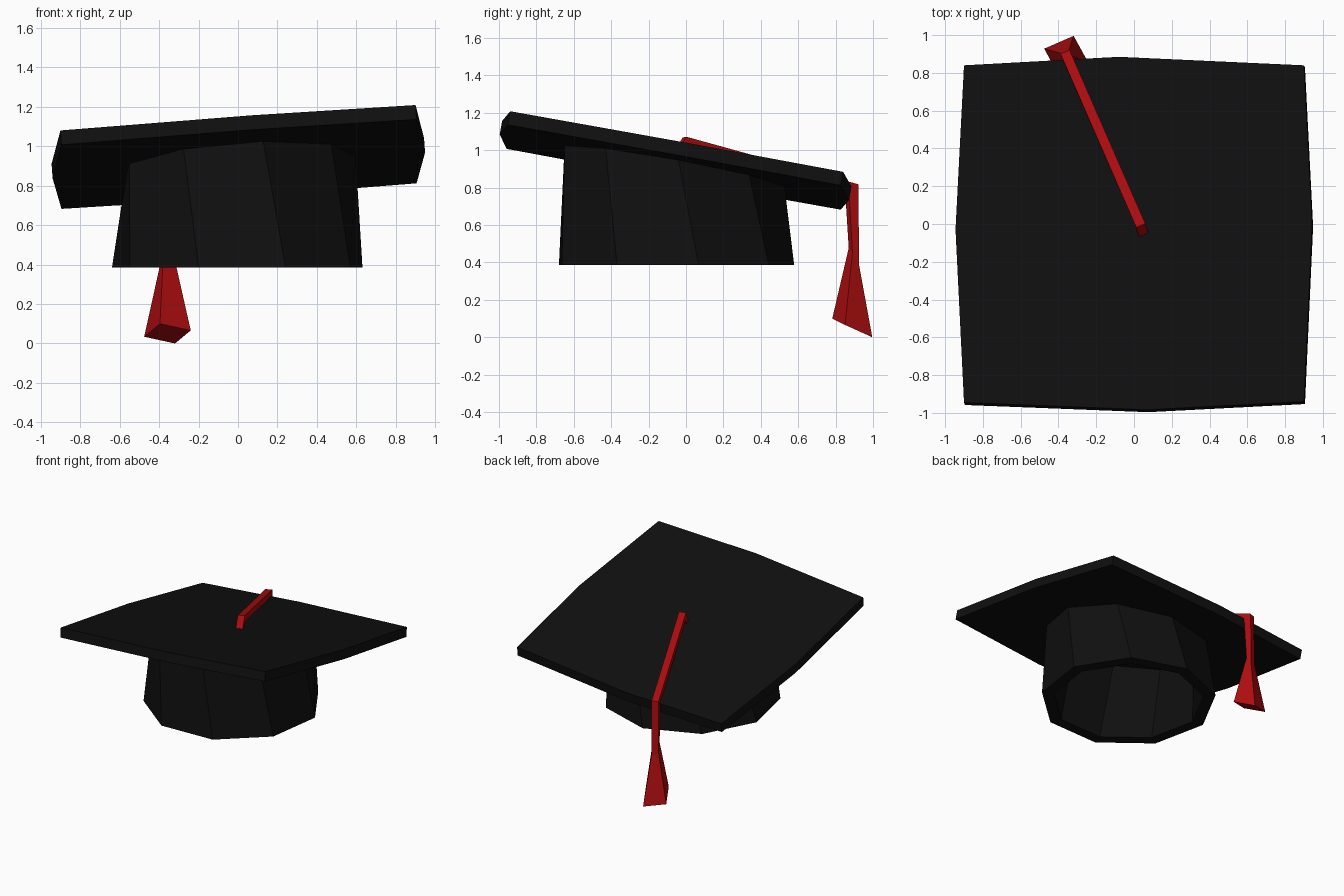
import bpy, bmesh, math
from mathutils import Vector

if "Cube" in bpy.data.objects:
    bpy.data.objects.remove(bpy.data.objects["Cube"])


def material(name, rgb):
    m = bpy.data.materials.new(name)
    m.diffuse_color = (*rgb, 1)
    m.use_nodes = True
    m.node_tree.nodes["Principled BSDF"].inputs["Base Color"].default_value = m.diffuse_color
    return m


black = material("black_cloth", (0.005, 0.005, 0.005))
red = material("red_cord", (0.42, 0.004, 0.005))


def loft(name, rings, mat, closed=False):
    """Skin equal-length rings; closed joins last to first, otherwise ends are capped."""
    bm = bmesh.new()
    vs = [[bm.verts.new(p) for p in r] for r in rings]
    pairs = list(zip(vs, vs[1:])) + ([(vs[-1], vs[0])] if closed else [])
    n = len(vs[0])
    for a, b in pairs:
        for i in range(n):
            j = (i + 1) % n
            bm.faces.new((a[i], a[j], b[j], b[i]))
    if not closed:
        bm.faces.new(vs[0])
        bm.faces.new(vs[-1])
    bmesh.ops.recalc_face_normals(bm, faces=bm.faces)
    me = bpy.data.meshes.new(name)
    bm.to_mesh(me)
    bm.free()
    me.materials.append(mat)
    ob = bpy.data.objects.new(name, me)
    bpy.context.collection.objects.link(ob)
    return ob


def board_z(x, y):
    """Height of the tilted board's top plane."""
    return 0.9725 + 0.072 * x - 0.182 * y


# Tilted board: square with slightly bowed edges
outline = [(-0.9, -0.945), (0.07, -0.983), (0.9, -0.94), (0.943, 0.0),
           (0.9, 0.84), (-0.08, 0.885), (-0.9, 0.84), (-0.945, -0.03)]
top = [Vector((x, y, board_z(x, y))) for x, y in outline]
normal = Vector((-0.072, 0.182, 1)).normalized()
loft("board", [top, [p - normal * 0.074 for p in top]], black)


# Nine-sided hollow cap, cut at the slope of the board
def cap_ring(radius, phase, z=None):
    pts = []
    for i in range(9):
        a = math.radians(phase + 40 * i)
        x, y = radius * math.cos(a), radius * math.sin(a) - 0.066
        pts.append((x, y, board_z(x, y) - 0.05 if z is None else z))
    return pts


loft("cap_body", [cap_ring(0.645, 12, 0.385), cap_ring(0.595, 2),
                  cap_ring(0.505, 2), cap_ring(0.555, 12, 0.385)], black, closed=True)

# Tassel: each station is centre, half side vector, half outward vector
stations = [
    ((0.045, -0.045, 0.970), (0.024, 0.010, 0.002), (0.008, -0.020, 0.004)),
    ((0.032, 0.000, 1.043), (0.024, 0.010, 0.002), (0.004, -0.008, 0.027)),
    ((-0.355, 0.886, 0.800), (0.024, 0.010, 0.000), (-0.010, 0.025, 0.018)),
    ((-0.360, 0.898, 0.430), (0.025, 0.010, -0.012), (-0.008, 0.018, -0.035)),
    ((-0.3575, 0.889, 0.050), (0.078, 0.034, -0.017), (-0.040, 0.073, -0.033)),
]
rings = []
for c, s, o in stations:
    c, s, o = Vector(c), Vector(s), Vector(o)
    rings.append([c - s + o, c + s + o, c + s - o, c - s - o])
loft("tassel", rings, red)
